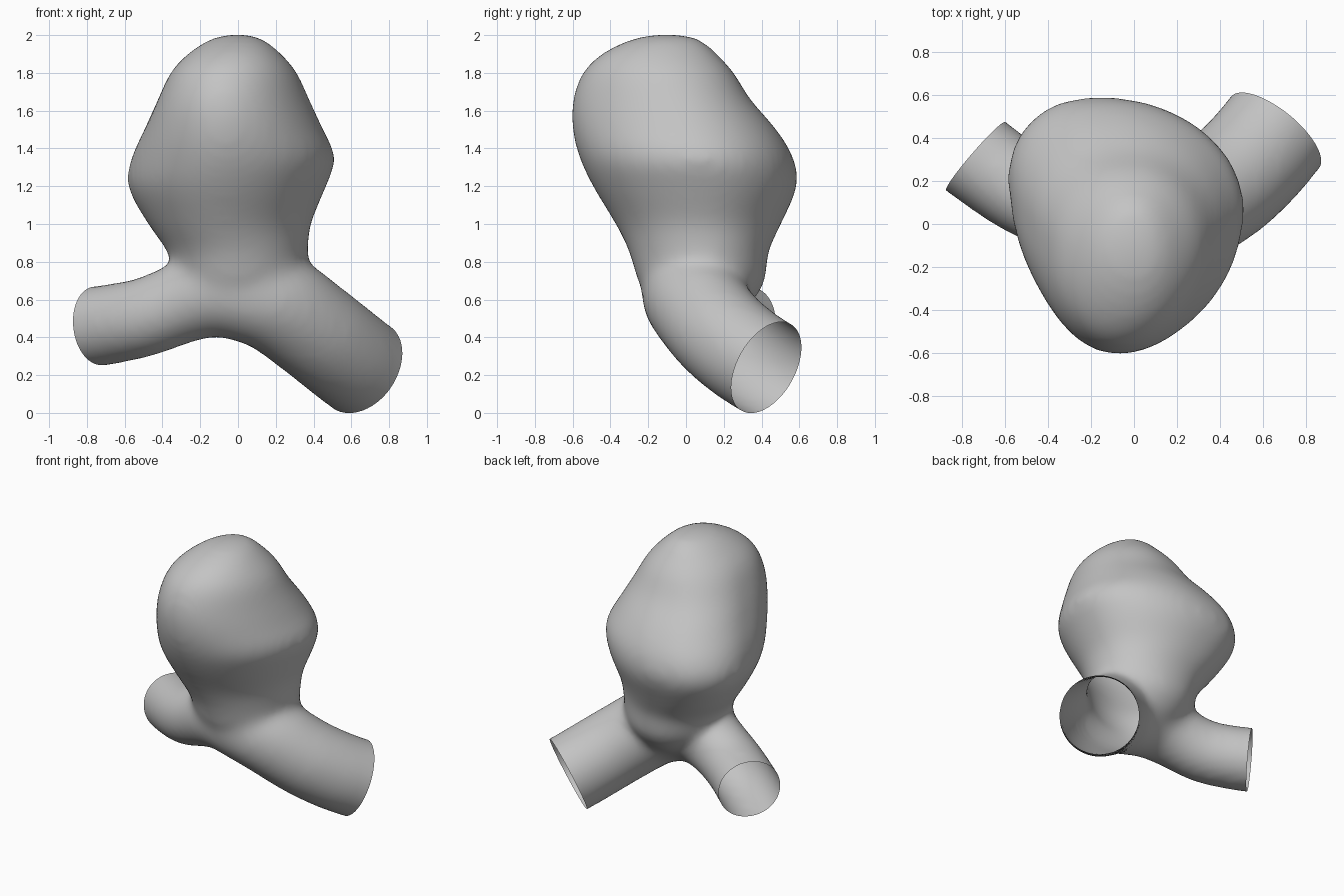
import bpy, bmesh, math
from mathutils import Vector

cube = bpy.data.objects.get("Cube")
if cube:
    bpy.data.objects.remove(cube, do_unlink=True)

SIDES = 40


def blend(rows, steps):
    """Smooth curve through rows of numbers."""
    padded = [rows[0]] + rows + [rows[-1]]
    result = []
    for a, b, c, d in zip(padded, padded[1:], padded[2:], padded[3:]):
        for i in range(steps):
            t = i / steps
            result.append([q + t / 2 * (r - p + t * (2 * p - 5 * q + 4 * r - s + t * (3 * (q - r) + s - p)))
                           for p, q, r, s in zip(a, b, c, d)])
    return result + [list(rows[-1])]


def loft(bm, rings):
    """Skin closed rings and cap both ends."""
    loops = [[bm.verts.new(p) for p in ring] for ring in rings]
    for low, high in zip(loops, loops[1:]):
        for i in range(SIDES):
            j = (i + 1) % SIDES
            bm.faces.new((low[i], low[j], high[j], high[i]))
    bm.faces.new(loops[0][::-1])
    bm.faces.new(loops[-1])


angles = [2 * math.pi * i / SIDES for i in range(SIDES)]

# Bulging sac: height, x min, x max, y min, y max, widest x, widest y, skew, diagonal swell
sac_rows = [
    (.5, -.14, .2, -.11, .22, .02, .05, 0, 0),
    (.58, -.23, .27, -.17, .33, 0, .07, 0, 0),
    (.70, -.32, .34, -.245, .41, 0, .09, 0, 0),
    (.85, -.36, .36, -.29, .425, -.02, .1, -.02, .05),
    (1.0, -.46, .375, -.36, .49, -.08, .11, -.06, .1),
    (1.2, -.565, .455, -.48, .575, -.11, .13, -.09, .1),
    (1.35, -.545, .505, -.55, .555, -.10, .09, -.09, .12),
    (1.5, -.48, .44, -.585, .46, -.07, 0, -.07, .17),
    (1.65, -.415, .37, -.585, .33, -.05, -.08, -.04, .18),
    (1.8, -.345, .3, -.535, .24, -.03, -.13, -.01, .12),
    (1.9, -.25, .215, -.43, .15, -.01, -.14, 0, .05),
    (1.97, -.14, .125, -.28, .07, 0, -.12, 0, 0),
    (1.995, -.04, .04, -.15, -.05, 0, -.1, 0, 0)]

# Curved vessel: centre and radius along its length
right_end, right_dir = Vector((-.735, .315, .46)), Vector((-.75, .65, -.1)).normalized()
left_end, left_dir = Vector((.655, .425, .24)), Vector((.58, .71, -.4)).normalized()
vessel_rows = [
    (*(right_end + right_dir * .15), .205),
    (*right_end, .205),
    (-.5, .15, .505, .2),
    (-.3, .075, .58, .205),
    (-.13, .04, .64, .235),
    (.03, .03, .64, .255),
    (.2, .055, .585, .26),
    (.4, .165, .44, .258),
    (.545, .295, .325, .258),
    (*left_end, .257),
    (*(left_end + left_dir * .15), .257)]

bm = bmesh.new()
rings = []
for z, x0, x1, y0, y1, xm, ym, skew, swell in blend(sac_rows, 4):
    ring = []
    for a in angles:
        c, s = math.cos(a), math.sin(a)
        k = 1 if c < 0 < s else 1 + swell * c * s
        x = xm + k * c * (x1 - xm if c > 0 else xm - x0) + skew * s
        y = ym + k * s * (y1 - ym if s > 0 else ym - y0)
        ring.append((x, y, z))
    rings.append(ring)
loft(bm, rings)

path = blend(vessel_rows, 5)
centres = [Vector(p[:3]) for p in path]
rings = []
for i, p in enumerate(path):
    along = (centres[min(i + 1, len(path) - 1)] - centres[max(i - 1, 0)]).normalized()
    side = along.cross(Vector((0, 0, 1))).normalized()
    up = side.cross(along)
    rings.append([centres[i] + p[3] * (math.cos(a) * side + math.sin(a) * up) for a in angles])
loft(bm, rings)
bmesh.ops.recalc_face_normals(bm, faces=bm.faces)
mesh = bpy.data.meshes.new("vessel_with_sac")
bm.to_mesh(mesh)
bm.free()
vessel = bpy.data.objects.new("vessel_with_sac", mesh)
bpy.context.collection.objects.link(vessel)

# Fuse into one soft skin
remesh = vessel.modifiers.new("fuse", "REMESH")
remesh.mode = "VOXEL"
remesh.voxel_size = .025
soften = vessel.modifiers.new("soften", "SMOOTH")
soften.factor = .5
soften.iterations = 32
puff = vessel.modifiers.new("puff", "DISPLACE")
puff.mid_level = 0
puff.strength = .011
fused = bpy.data.meshes.new_from_object(vessel.evaluated_get(bpy.context.evaluated_depsgraph_get()))
vessel.modifiers.clear()

# Slice both tube ends open
bm = bmesh.new()
bm.from_mesh(fused)
for end, direction in ((right_end, right_dir), (left_end, left_dir)):
    bmesh.ops.bisect_plane(bm, geom=bm.verts[:] + bm.edges[:] + bm.faces[:], dist=1e-5,
                           plane_co=end, plane_no=direction, clear_outer=True)
for face in bm.faces:
    face.smooth = True
    face.material_index = 0
bm.to_mesh(mesh)
bm.free()
bpy.data.meshes.remove(fused)

# Plain grey
grey = bpy.data.materials.new("plain_grey")
grey.use_nodes = True
colour = (.55, .55, .55, 1)
grey.diffuse_color = colour
grey.node_tree.nodes["Principled BSDF"].inputs["Base Color"].default_value = colour
mesh.materials.clear()
mesh.materials.append(grey)
